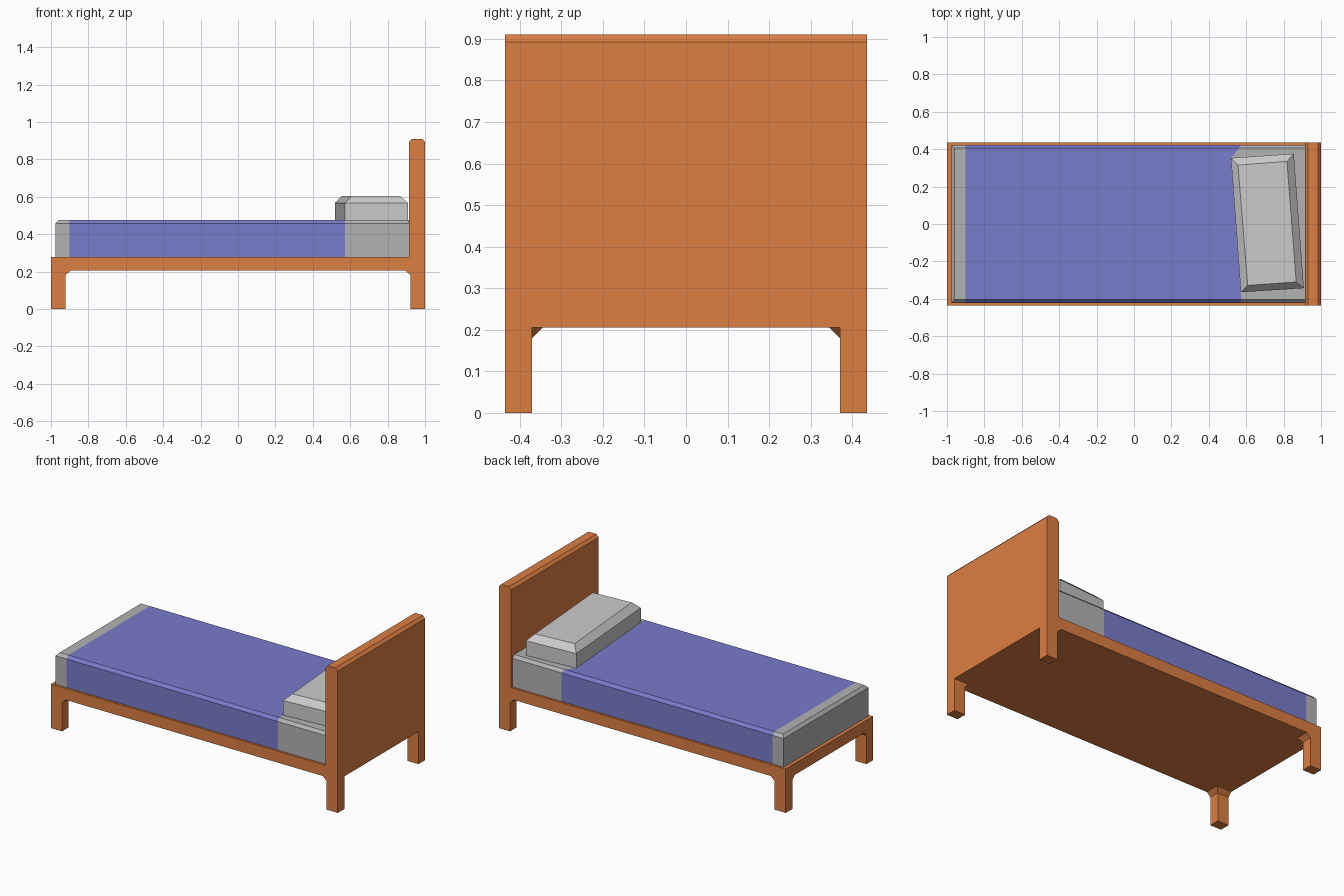
import bpy, bmesh

if "Cube" in bpy.data.objects:
    bpy.data.objects.remove(bpy.data.objects["Cube"])

wood = bpy.data.materials.new("wood")
wood.diffuse_color = (0.72, 0.21, 0.055, 1)
wood.use_nodes = True
wood.node_tree.nodes["Principled BSDF"].inputs["Base Color"].default_value = wood.diffuse_color
blue = bpy.data.materials.new("blanket_blue")
blue.diffuse_color = (0.19, 0.2, 0.6, 1)
blue.use_nodes = True
blue.node_tree.nodes["Principled BSDF"].inputs["Base Color"].default_value = blue.diffuse_color


def make(name, verts, faces, mats=()):
    mesh = bpy.data.meshes.new(name)
    mesh.from_pydata(verts, [], faces)
    bm = bmesh.new()
    bm.from_mesh(mesh)
    bmesh.ops.recalc_face_normals(bm, faces=bm.faces)
    bm.to_mesh(mesh)
    bm.free()
    for m in mats:
        mesh.materials.append(m)
    ob = bpy.data.objects.new(name, mesh)
    bpy.context.collection.objects.link(ob)
    return ob


def loft(name, rings, mats=()):
    """Skin a stack of equal rings and cap both ends."""
    n = len(rings[0])
    faces = [(k * n + i, k * n + (i + 1) % n, (k + 1) * n + (i + 1) % n, (k + 1) * n + i)
             for k in range(len(rings) - 1) for i in range(n)]
    faces += [tuple(range(n)), tuple(range((len(rings) - 1) * n, len(rings) * n))]
    return make(name, [v for r in rings for v in r], faces, mats)


def rect(x0, x1, y0, y1, z):
    return [(x0, y0, z), (x1, y0, z), (x1, y1, z), (x0, y1, z)]


W = 0.435

# Bed frame slab
loft("bed_frame", [rect(-1, 0.915, -W, W, z) for z in (0.205, 0.277)], [wood])

# Headboard with chamfered top
loft("headboard", [rect(0.914, 1, -W, W, 0.205), rect(0.914, 1, -W, W, 0.893),
                   rect(0.93, 0.984, -W, W, 0.91)], [wood])

# Legs, flared inward at the top
for s, side in ((-1, "front"), (1, "back")):
    yo, yi, yf = s * W, s * 0.37, s * 0.345
    loft(side + "_foot_leg", [rect(-1, -0.922, yo, yi, 0), rect(-1, -0.922, yo, yi, 0.18),
                              rect(-1, -0.896, yo, yf, 0.205)], [wood])
    loft(side + "_head_leg", [rect(0.922, 1, yo, yi, 0), rect(0.922, 1, yo, yi, 0.18),
                              rect(0.896, 1, yo, yi, 0.205)], [wood])

# Mattress: cross-section swept along x, blanket band coloured in the middle
section = [(-0.422, 0.277), (-0.422, 0.457), (-0.405, 0.475), (0.352, 0.475),
           (0.405, 0.475), (0.422, 0.457), (0.422, 0.277)]
stations = [
    [-0.977, -0.977, -0.96, -0.96, -0.96, -0.977, -0.977],
    [-0.9] * 7,
    [0.573, 0.573, 0.573, 0.518, 0.56, 0.573, 0.573],
    [0.914] * 7,
]
n = len(section)
verts = [(x, y, z) for xs in stations for x, (y, z) in zip(xs, section)]
faces = [(k * n + i, k * n + (i + 1) % n, (k + 1) * n + (i + 1) % n, (k + 1) * n + i)
         for k in range(3) for i in range(n)]
faces += [(0, 1, 5, 6), (1, 2, 3, 4, 5), tuple(range(3 * n, 4 * n))]
sheet = bpy.data.materials.new("sheet_grey")
sheet.diffuse_color = (0.45, 0.45, 0.45, 1)
sheet.use_nodes = True
sheet.node_tree.nodes["Principled BSDF"].inputs["Base Color"].default_value = sheet.diffuse_color
mattress = make("mattress", verts, faces, [sheet, blue])
for k in range(n, 2 * n - 1):
    mattress.data.polygons[k].material_index = 1

# Pillow, slightly turned, with bevelled top
outer = [(0.518, 0.353), (0.854, 0.376), (0.908, -0.343), (0.571, -0.365)]
inner = [(0.556, 0.315), (0.818, 0.335), (0.867, -0.31), (0.608, -0.328)]
loft("pillow", [[(x, y, z) for x, y in ring]
                for ring, z in ((outer, 0.475), (outer, 0.567), (inner, 0.605))])
